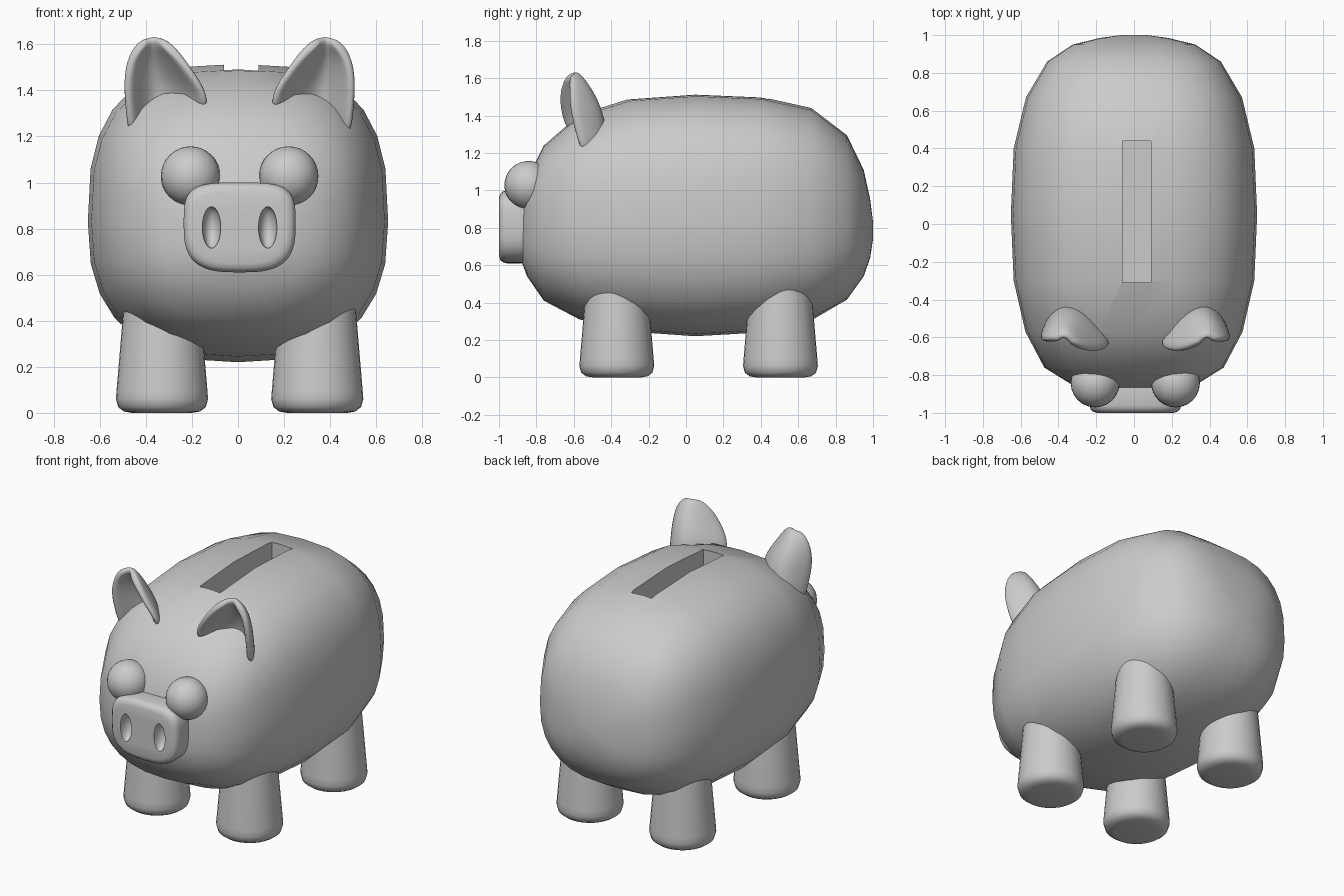
import bpy, bmesh, math
from mathutils import Vector

if "Cube" in bpy.data.objects:
    bpy.data.objects.remove(bpy.data.objects["Cube"])

MID = 0.007  # paired parts mirror about this x


def make(name, verts, faces, x=0.0):
    me = bpy.data.meshes.new(name)
    me.from_pydata(verts, [], faces)
    ob = bpy.data.objects.new(name, me)
    ob.location.x = x
    bpy.context.collection.objects.link(ob)
    return ob


def loft(name, rings, x=0.0):
    """Skin equal-length closed rings and cap both ends."""
    n = len(rings[0])
    verts = [v for r in rings for v in r]
    faces = [(k*n + i, k*n + (i+1) % n, (k+1)*n + (i+1) % n, (k+1)*n + i)
             for k in range(len(rings) - 1) for i in range(n)]
    faces += [tuple(range(n)), tuple(range(len(verts) - n, len(verts)))]
    ob = make(name, verts, faces, x)
    bm = bmesh.new()
    bm.from_mesh(ob.data)
    bmesh.ops.recalc_face_normals(bm, faces=bm.faces)
    bm.to_mesh(ob.data)
    bm.free()
    return ob


def section(y, w, zb, zc, zt, n_bot, n_top, count):
    """Superellipse ring in the xz plane with its own upper and lower halves."""
    pts = []
    for i in range(count):
        a = 2 * math.pi * i / count
        c, s = math.cos(a), math.sin(a)
        e = 2 / (n_top if s >= 0 else n_bot)
        h = zt - zc if s >= 0 else zc - zb
        pts.append((w * math.copysign(abs(c)**e, c), y,
                    zc + h * math.copysign(abs(s)**e, s)))
    return pts


def activate(ob):
    bpy.ops.object.select_all(action='DESELECT')
    ob.select_set(True)
    bpy.context.view_layer.objects.active = ob


def smooth(ob, angle=45):
    activate(ob)
    bpy.ops.object.shade_smooth_by_angle(angle=math.radians(angle))


def cut(ob, cutter):
    m = ob.modifiers.new("cut", 'BOOLEAN')
    m.operation, m.solver, m.object = 'DIFFERENCE', 'EXACT', cutter
    activate(ob)
    bpy.ops.object.modifier_apply(modifier=m.name)
    bpy.data.objects.remove(cutter)


def mirror(ob):
    m = ob.modifiers.new("mirror", 'MIRROR')
    m.use_mirror_merge = False


# Body: lengthwise profile (y, half width, bottom, top)
profile = [(-.90, .07, .71, .81), (-.887, .18, .64, .91), (-.85, .33, .54, 1.06),
           (-.76, .475, .41, 1.24), (-.57, .575, .31, 1.405), (-.3, .637, .245, 1.49),
           (.05, .652, .22, 1.515), (.4, .637, .24, 1.50), (.67, .572, .305, 1.44),
           (.86, .46, .415, 1.295), (.95, .325, .54, 1.11), (.985, .18, .64, .95),
           (1.0, .07, .74, .83)]
body = loft("body", [section(y, w, zb, zb + (zt - zb) * .47, zt, 2.5, 2.75, 28)
                     for y, w, zb, zt in profile])

# Coin slot
bpy.ops.mesh.primitive_cube_add(size=1, location=(.015, .065, 1.4))
slot = bpy.context.object
slot.scale = (.15, .75, .4)
cut(body, slot)
smooth(body)

# Snout with two nostrils
snout = loft("snout", [section(y, .243 - d, .61 + d, .82, 1.0 - d, 3.0, 3.8, 48)
                       for y, d in [(-.75, .012), (-.88, 0), (-.96, 0), (-.98, .006),
                                    (-.993, .018), (-1.0, .04)]], MID)
for sx in (-1, 1):
    bpy.ops.mesh.primitive_uv_sphere_add(segments=24, ring_count=16, radius=1,
                                         location=(MID + sx * .122, -1.0, .805))
    hole = bpy.context.object
    hole.scale = (.04, .06, .09)
    cut(snout, hole)
smooth(snout)

# Eyes
for side, sx in (("left", 1), ("right", -1)):
    bpy.ops.mesh.primitive_uv_sphere_add(segments=24, ring_count=16, radius=.129,
                                         location=(MID + sx * .213, -.842, 1.028))
    bpy.context.object.name = side + "_eye"
    smooth(bpy.context.object)

# Legs: tapered with a rounded foot
leg_profile = [(.13, 0), (.165, .006), (.19, .025), (.2, .06), (.197, .1), (.17, .42), (.163, .5)]
for name, cy in (("front_legs", -.37), ("back_legs", .505)):
    rings = [[(.337 + r * math.cos(t * math.pi / 16), cy + r * math.sin(t * math.pi / 16), z)
              for t in range(32)] for r, z in leg_profile]
    legs = loft(name, rings, MID)
    smooth(legs)
    mirror(legs)

# Ears: cupped shells, rows of (inner rim, back, outer rim) from base to tip
rows = [((.12, -.62, 1.32), (.34, -.42, 1.27), (.495, -.55, 1.2)),
        ((.13, -.65, 1.40), (.34, -.435, 1.40), (.507, -.58, 1.31)),
        ((.185, -.668, 1.48), (.36, -.475, 1.50), (.517, -.61, 1.44)),
        ((.25, -.662, 1.57), (.37, -.53, 1.585), (.495, -.61, 1.56)),
        ((.32, -.63, 1.628), (.37, -.585, 1.645), (.43, -.61, 1.628))]
U = 8
verts = []
for a, b, c in rows:
    a, b, c = Vector(a), Vector(b), Vector(c)
    for i in range(U + 1):
        t = i / U
        verts.append(a * (1-t) * (1-2*t) + b * 4 * t * (1-t) + c * t * (2*t-1))
faces = [(k*(U+1) + i, k*(U+1) + i + 1, (k+1)*(U+1) + i + 1, (k+1)*(U+1) + i)
         for k in range(len(rows) - 1) for i in range(U)]
ears = make("ears", verts, faces, MID)
smooth(ears, 180)
shell = ears.modifiers.new("shell", 'SOLIDIFY')
shell.thickness, shell.offset = .045, 1
sub = ears.modifiers.new("round", 'SUBSURF')
sub.levels = sub.render_levels = 2
mirror(ears)
